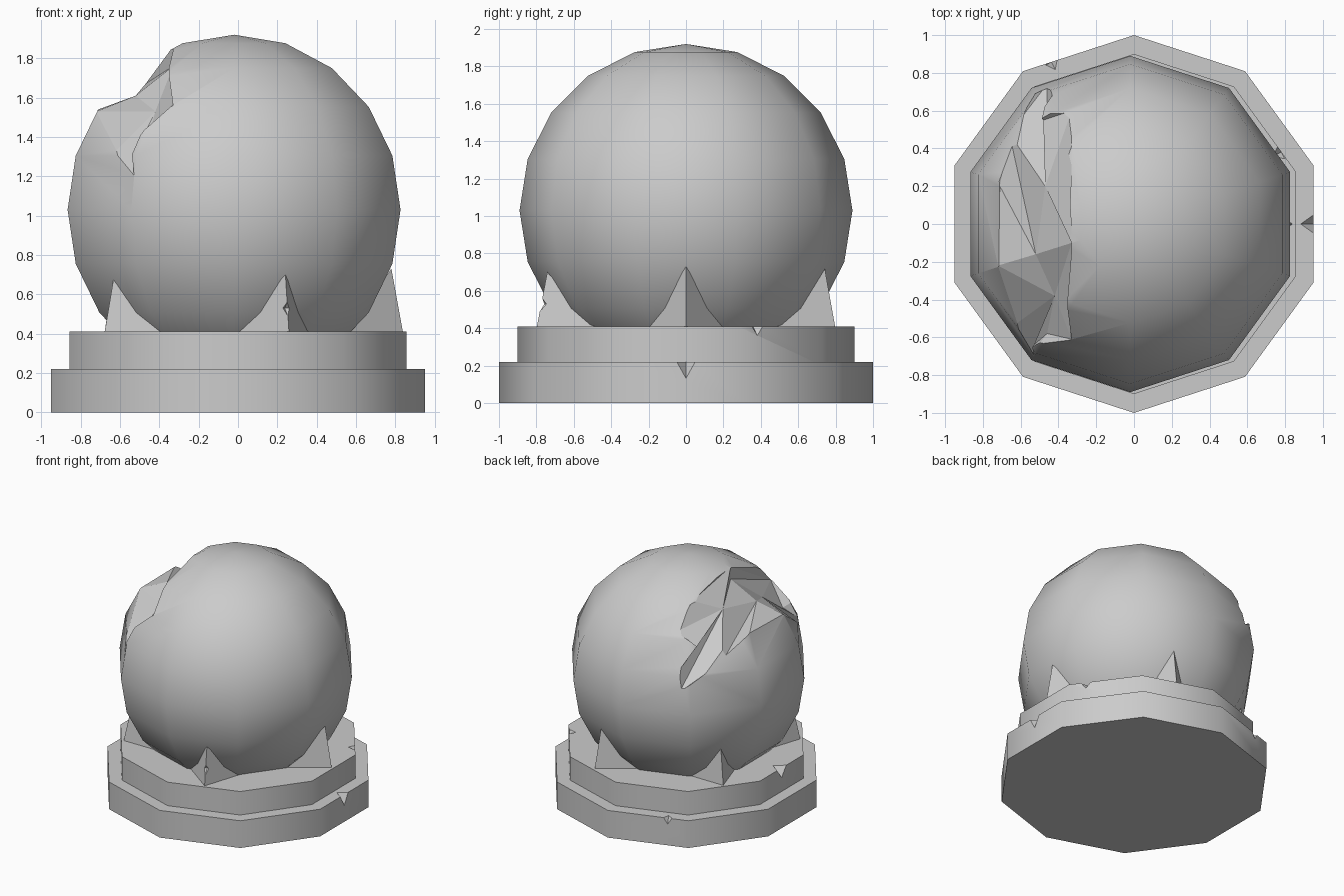
import bpy, bmesh
from math import sin, cos, pi, radians
from mathutils import Vector, Matrix

if "Cube" in bpy.data.objects:
    bpy.data.objects.remove(bpy.data.objects["Cube"])


def finish(name, bm, smooth=lambda f: False):
    bmesh.ops.remove_doubles(bm, verts=bm.verts, dist=1e-5)
    bmesh.ops.recalc_face_normals(bm, faces=bm.faces)
    for f in bm.faces:
        f.smooth = smooth(f)
    me = bpy.data.meshes.new(name)
    bm.to_mesh(me)
    bm.free()
    ob = bpy.data.objects.new(name, me)
    bpy.context.collection.objects.link(ob)
    return ob


def lathe(name, profile, smooth, loc=(0, 0, 0), n=10):
    """Revolve (radius, z) points around z with a corner on the y axis."""
    bm = bmesh.new()
    rings = []
    for r, z in profile:
        if r < 1e-5:
            rings.append([bm.verts.new((0, 0, z))] * n)
        else:
            rings.append([bm.verts.new((r * cos(pi / 2 + 2 * pi * k / n),
                                        r * sin(pi / 2 + 2 * pi * k / n), z)) for k in range(n)])
    for a, b in zip(rings, rings[1:]):
        for k in range(n):
            m = (k + 1) % n
            bm.faces.new(dict.fromkeys([a[k], a[m], b[m], b[k]]))
    bmesh.ops.translate(bm, verts=bm.verts, vec=loc)
    return finish(name, bm, smooth)


def hull(name, points, angle=0):
    bm = bmesh.new()
    for p in points:
        bm.verts.new(p)
    bmesh.ops.convex_hull(bm, input=bm.verts)
    bmesh.ops.rotate(bm, verts=bm.verts, matrix=Matrix.Rotation(radians(angle), 3, 'Z'))
    return finish(name, bm)


def cut(target, cutter):
    cutter.hide_render = True
    cutter.hide_viewport = True
    mod = target.modifiers.new("cut", 'BOOLEAN')
    mod.operation = 'DIFFERENCE'
    mod.solver = 'EXACT'
    mod.object = cutter


def chip(target, angle, r, z, sx, sy, sz):
    """Small diamond-shaped nick in an edge."""
    pts = [(r - sx, 0, z), (r + sx, 0, z), (r, -sy, z), (r, sy, z), (r, 0, z - sz), (r, 0, z + sz)]
    cut(target, hull("chip_cutter", pts, angle))


# stepped ten-sided pedestal
side = lambda f: abs(f.normal.z) < 0.5
lower = lathe("lower_base", [(0, 0), (1, 0), (1, .22), (0, .22)], side)
upper = lathe("upper_base", [(0, .2), (.9, .2), (.9, .41), (0, .41)], side)
chip(lower, 0, .952, .221, .07, .05, .09)
chip(lower, 117, .962, .221, .045, .035, .05)
chip(upper, 180, .857, .411, .08, .06, .08)
chip(upper, 26, .868, .411, .05, .04, .05)

# smooth low-poly ball
R, C = .89, Vector((-.02, 0, 1.03))
ball = lathe("ball", [(R * sin(pi * i / 10), -R * cos(pi * i / 10)) for i in range(11)],
             lambda f: True, C)

# broken-out chunk: rim points with the index of the deep point they slope to
deep = [(-.42, -.38, 1.53), (-.33, -.1, 1.76), (-.47, .2, 1.67), (-.52, -.16, 1.61)]
rim = [((-.33, -.61, 1.56), 0), ((-.33, -.1, 1.86), 1), ((-.33, .39, 1.77), 2),
       ((-.33, .6, 1.6), 2), ((-.48, .55, 1.5), 2), ((-.43, .71, 1.35), 2),
       ((-.46, .74, 1.2), 2), ((-.66, .48, 1.4), 2), ((-.71, .2, 1.54), 3),
       ((-.72, -.22, 1.53), 3), ((-.64, -.54, 1.31), 0), ((-.53, -.7, 1.2), 0),
       ((-.53, -.64, 1.31), 0), ((-.46, -.58, 1.38), 0)]
bm = bmesh.new()
dv = [bm.verts.new(p) for p in deep]
low = [bm.verts.new(p) for p, _ in rim]
high = [bm.verts.new(C + (Vector(p) - C) * 1.3) for p, _ in rim]
cap = bm.verts.new(C + (Vector((-.52, 0, 1.72)) - C) * 1.35)
for i in range(len(rim)):
    j = (i + 1) % len(rim)
    a, b = dv[rim[i][1]], dv[rim[j][1]]
    bm.faces.new((low[i], low[j], b))
    if a is not b:
        bm.faces.new((low[i], b, a))
    bm.faces.new((low[i], low[j], high[j]))
    bm.faces.new((low[i], high[j], high[i]))
    bm.faces.new((high[i], high[j], cap))
bm.faces.new((dv[0], dv[1], dv[3]))
bm.faces.new((dv[1], dv[2], dv[3]))
cut(ball, finish("chunk_cutter", bm))

# five pointed claws holding the ball
for k, tip in enumerate((.73, .72, .71, .69, .70)):
    claw = hull("claw", [(.84, 0, .4), (.55, -.21, .4), (.55, .21, .4), (.78, 0, tip)], 72 * k)
    if k == 4:
        chip(claw, 288, .82, .53, .05, .04, .04)
